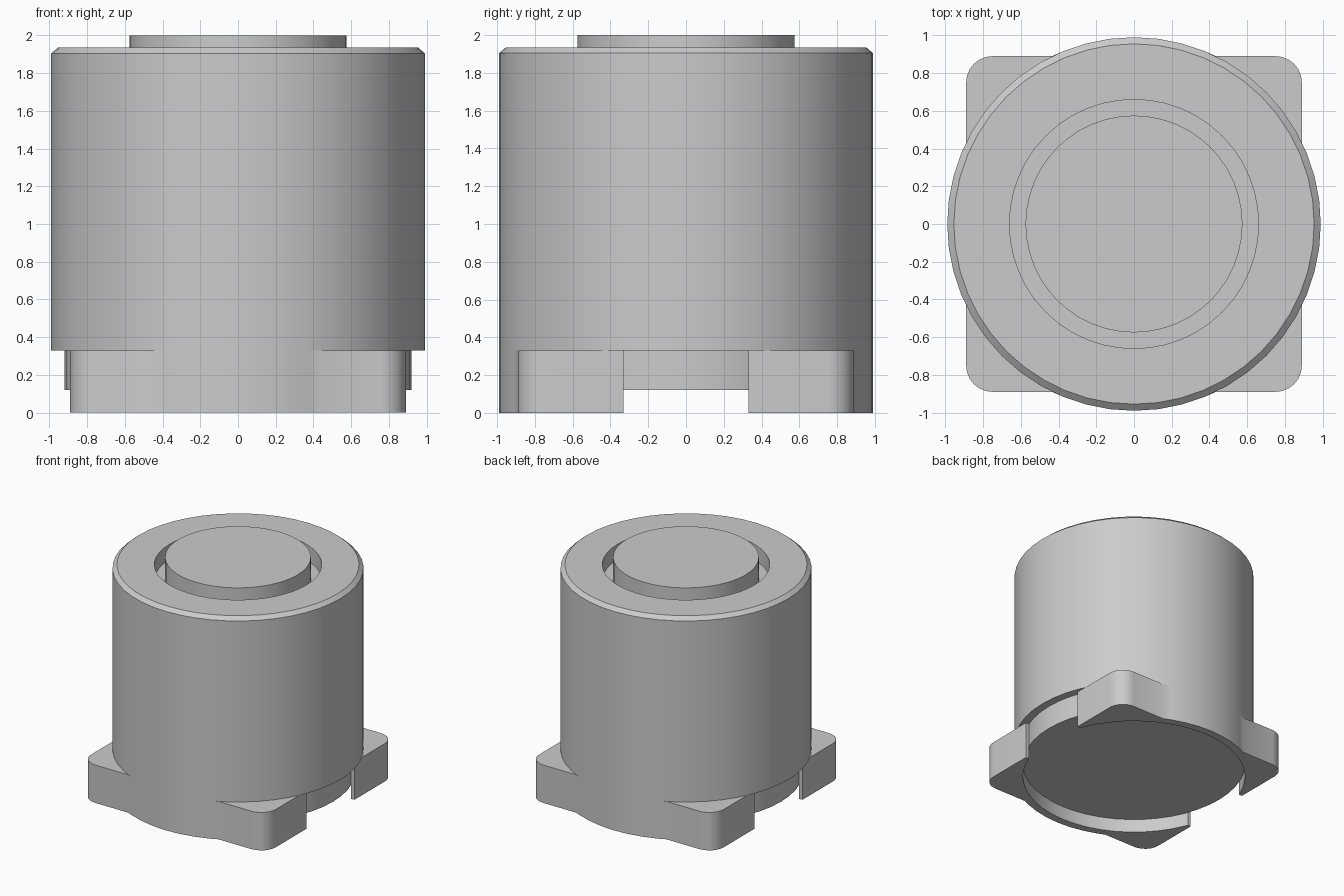
import bpy, bmesh
from math import sin, cos, pi, radians, sqrt
from mathutils import Matrix

cube = bpy.data.objects.get("Cube")
if cube:
    bpy.data.objects.remove(cube, do_unlink=True)

grey = bpy.data.materials.new("light grey")
grey.use_nodes = True
colour = (0.6, 0.6, 0.6, 1)
grey.diffuse_color = colour
grey.node_tree.nodes["Principled BSDF"].inputs["Base Color"].default_value = colour

SEGMENTS = 48
BODY_R, PLUG_R = 0.99, 0.92      # outer shell and recessed floor plug
HALF, CORNER = 0.89, 0.14        # square foot outline and its corner radius
SLOT = 0.33                      # half width of the side slots
FOOT_TOP = 0.33


def finish(name, bm):
    bmesh.ops.remove_doubles(bm, verts=bm.verts, dist=0.0001)
    bmesh.ops.recalc_face_normals(bm, faces=bm.faces)
    mesh = bpy.data.meshes.new(name)
    bm.to_mesh(mesh)
    bm.free()
    mesh.materials.append(grey)
    obj = bpy.data.objects.new(name, mesh)
    bpy.context.collection.objects.link(obj)
    bpy.ops.object.select_all(action='DESELECT')
    obj.select_set(True)
    bpy.context.view_layer.objects.active = obj
    bpy.ops.object.shade_smooth_by_angle(angle=radians(30))
    return obj


def lathe(name, profile):
    """Revolve (radius, height) points about z; end points become flat caps."""
    bm = bmesh.new()
    rings = [[bm.verts.new((r * cos(2 * pi * i / SEGMENTS), r * sin(2 * pi * i / SEGMENTS), z))
              for i in range(SEGMENTS)] for r, z in profile]
    for a, b in zip(rings, rings[1:]):
        for i in range(SEGMENTS):
            j = (i + 1) % SEGMENTS
            bm.faces.new((a[i], a[j], b[j], b[i]))
    bm.faces.new(rings[0][::-1])
    bm.faces.new(rings[-1])
    return finish(name, bm)


def arc(cx, cy, r, start, end, steps):
    angles = [radians(start + (end - start) * i / steps) for i in range(steps + 1)]
    return [(cx + r * cos(a), cy + r * sin(a)) for a in angles]


# Body: floor plug, shell with chamfered rim, ring groove and raised centre button
lathe("body", [
    (PLUG_R, 0.12), (PLUG_R, FOOT_TOP), (BODY_R, FOOT_TOP),
    (BODY_R, 1.905), (0.955, 1.935),
    (0.66, 1.935), (0.66, 1.8), (0.575, 1.8), (0.575, 2.0)])


def foot(name, turn):
    # Right half of the outer outline, from the slot to the front bulge
    c = HALF - CORNER
    right = [(HALF, -SLOT)]
    right += arc(c, -c, CORNER, 0, -90, 6)
    right.append((sqrt(BODY_R ** 2 - HALF ** 2), -HALF))
    bulge = arc(0, 0, BODY_R, -67.5, -112.5, 6)
    left = [(-x, y) for x, y in reversed(right)]
    # Inner wall round the recess
    inner = [(-sqrt(PLUG_R ** 2 - SLOT ** 2), -SLOT)]
    inner += arc(0, 0, PLUG_R, -157.5, -22.5, 18)
    inner.append((-inner[0][0], -SLOT))

    bm = bmesh.new()
    face = bm.faces.new([bm.verts.new((x, y, 0)) for x, y in right + bulge + left + inner])
    grown = bmesh.ops.extrude_face_region(bm, geom=[face])["geom"]
    top = [v for v in grown if isinstance(v, bmesh.types.BMVert)]
    bmesh.ops.translate(bm, verts=top, vec=(0, 0, FOOT_TOP))
    bmesh.ops.rotate(bm, verts=bm.verts, cent=(0, 0, 0), matrix=Matrix.Rotation(turn, 3, 'Z'))
    # Triangulate the concave caps
    bmesh.ops.triangulate(bm, faces=[f for f in bm.faces if len(f.verts) > 4])
    return finish(name, bm)


foot("front_foot", 0)
foot("back_foot", pi)
